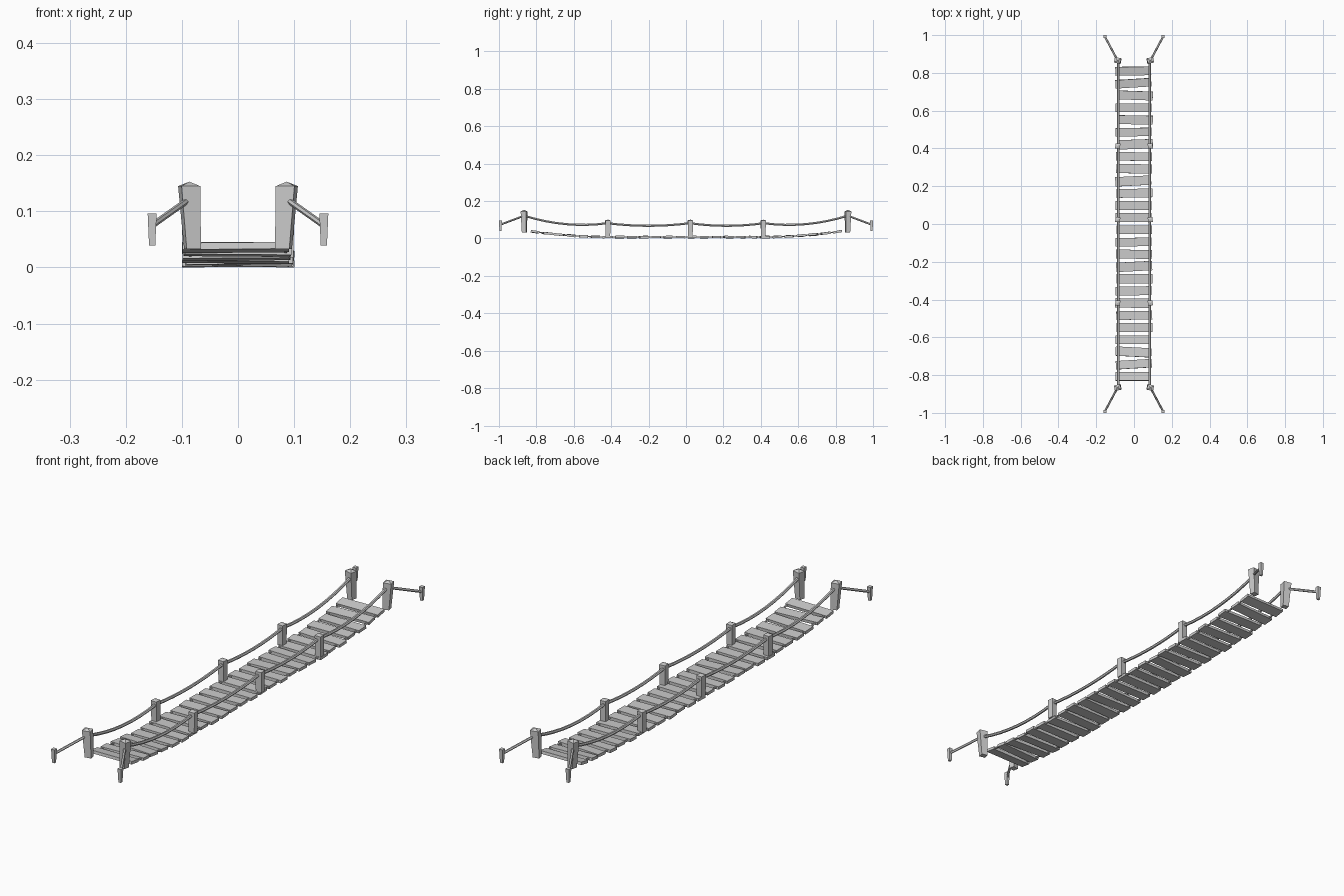
import bpy, bmesh, math, random
from mathutils import Vector, Matrix, Euler

if "Cube" in bpy.data.objects:
    bpy.data.objects.remove(bpy.data.objects["Cube"])

random.seed(4)


def finish(name, bm):
    bmesh.ops.recalc_face_normals(bm, faces=bm.faces)
    me = bpy.data.meshes.new(name)
    bm.to_mesh(me)
    bm.free()
    ob = bpy.data.objects.new(name, me)
    bpy.context.collection.objects.link(ob)
    return ob


def post(name, base, top, w0, w1, depth, yaw, cap=0.0):
    """Four-sided tapered post between two points, with optional pyramid cap."""
    bm = bmesh.new()
    rings = []
    for p, w in ((base, w0), (top, w1)):
        rot = Matrix.Rotation(math.radians(yaw), 3, 'Z')
        d = depth * w / w1
        rings.append([bm.verts.new(Vector(p) + rot @ Vector((sx * w / 2, sy * d / 2, 0)))
                      for sx, sy in ((-1, -1), (1, -1), (1, 1), (-1, 1))])
    bm.faces.new(rings[0])
    for i in range(4):
        j = (i + 1) % 4
        bm.faces.new((rings[0][i], rings[0][j], rings[1][j], rings[1][i]))
    roof = bm.faces.new(rings[1])
    if cap:
        tip = bmesh.ops.poke(bm, faces=[roof])['verts'][0]
        tip.co.z += cap
    return finish(name, bm)


def rope(name, points, r, sides=6):
    """Capped tube through a list of points."""
    pts = [Vector(p) for p in points]
    bm = bmesh.new()
    rings = []
    for i, p in enumerate(pts):
        t = (pts[min(i + 1, len(pts) - 1)] - pts[max(i - 1, 0)]).normalized()
        side = t.cross(Vector((0, 0, 1))).normalized()
        up = side.cross(t)
        rings.append([bm.verts.new(p + r * (math.cos(a) * side + math.sin(a) * up))
                      for a in (2 * math.pi * k / sides for k in range(sides))])
    for a, b in zip(rings, rings[1:]):
        for k in range(sides):
            m = (k + 1) % sides
            bm.faces.new((a[k], a[m], b[m], b[k]))
    bm.faces.new(rings[0])
    bm.faces.new(rings[-1])
    return finish(name, bm)


def deck_z(y):
    return 0.0088 + 0.031 * (max(0, abs(y) - 0.4) / 0.43) ** 2


def deck_slope(y):
    return (deck_z(y + 0.01) - deck_z(y - 0.01)) / 0.02


# Deck planks, slightly uneven
yaws = [1, 3.5, -2, 0, -1, 1, 2, -1, -1, 3, 1, 0, 0,
        0, 1, -1, 3, 0, 1, -1, 1, 0, 0, -3, 3.5, 0]
for i, yaw in enumerate(reversed(yaws)):
    y = -0.807 + i * 1.617 / 25
    bm = bmesh.new()
    bmesh.ops.create_cube(bm, size=1)
    bmesh.ops.scale(bm, vec=(0.19, random.uniform(0.044, 0.05), 0.012), verts=bm.verts)
    ob = finish(f"plank_{i + 1}", bm)
    ob.location = (random.uniform(-0.005, 0.005), y, deck_z(y))
    tilt = math.atan(deck_slope(y)) + math.radians(random.uniform(-2, 2))
    ob.rotation_euler = (tilt, math.radians(random.uniform(-0.8, 0.8)), math.radians(yaw))

# Hand rope profile (y, z): sags between the posts
ends = [(-0.865, 0.123), (-0.42, 0.083), (0.02, 0.083), (0.415, 0.083), (0.865, 0.123)]
sags = [0.025, 0.014, 0.014, 0.025]
profile = []
for (a, b), s in zip(zip(ends, ends[1:]), sags):
    for k in range(8):
        t = k / 8
        profile.append((a[0] + t * (b[0] - a[0]),
                        a[1] + t * (b[1] - a[1]) - s * 4 * t * (1 - t)))
profile.append(ends[-1])

for side, s in (("left", -1), ("right", 1)):
    # Hand rope and deck rope
    rope(f"hand_rope_{side}", [(s * 0.083, y, z) for y, z in profile], 0.0065)
    ys = [-0.83 + 1.66 * k / 24 for k in range(25)]
    rope(f"deck_rope_{side}", [(s * 0.085, y, deck_z(y)) for y in ys], 0.004)

    # Short posts along the deck
    for i, y in enumerate((-0.418, 0.023, 0.413)):
        post(f"rail_post_{side}_{i + 1}", (s * 0.086, y, 0.012), (s * 0.086, y, 0.098),
             0.024, 0.026, 0.026, s * 4, 0.004)

    # Capped end posts, guy ropes and anchor stakes
    for end, e in (("front", -1), ("back", 1)):
        post(f"end_post_{side}_{end}", (s * 0.081, e * 0.864, 0.034),
             (s * 0.087, e * 0.866, 0.146), 0.026, 0.034, 0.03, -s * e * -12, 0.008)
        rope(f"guy_rope_{side}_{end}",
             [(s * 0.088, e * 0.868, 0.122), (s * 0.153, e * 0.99, 0.076)], 0.0055)
        post(f"stake_{side}_{end}", (s * 0.153, e * 0.992, 0.04),
             (s * 0.153, e * 0.992, 0.097), 0.011, 0.016, 0.016, 0)

# Rest the lowest plank on the ground
bpy.context.view_layer.update()
low = min((o.matrix_world @ v.co).z for o in bpy.data.objects for v in o.data.vertices)
for o in bpy.data.objects:
    o.location.z -= low
